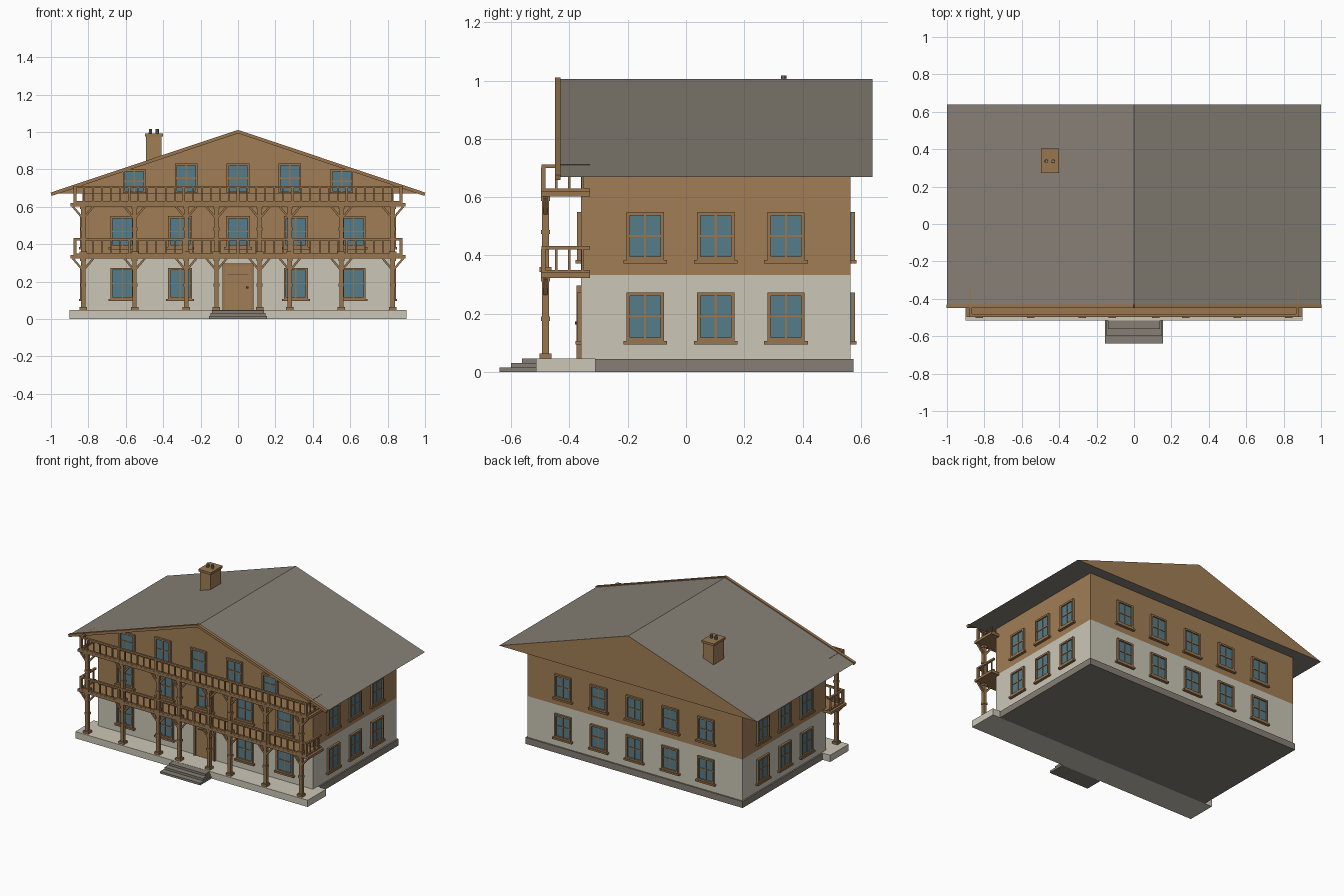
import bpy, bmesh, math
from mathutils import Matrix

if bpy.data.objects.get("Cube"):
    bpy.data.objects.remove(bpy.data.objects["Cube"])


def material(name, colour):
    m = bpy.data.materials.new(name)
    m.use_nodes = True
    m.diffuse_color = (*colour, 1)
    m.node_tree.nodes["Principled BSDF"].inputs["Base Color"].default_value = (*colour, 1)
    return m


WOOD = material("wall wood", (0.355, 0.208, 0.092))
TIMBER = material("trim timber", (0.32, 0.18, 0.078))
PLASTER = material("pale plaster", (0.6, 0.565, 0.475))
STONE = material("grey stone", (0.238, 0.213, 0.178))
GLASS = material("blue glass", (0.09, 0.2, 0.255))
METAL = material("dark metal", (0.06, 0.055, 0.05))


def finish(name, bm, *mats):
    bmesh.ops.recalc_face_normals(bm, faces=bm.faces)
    mesh = bpy.data.meshes.new(name)
    bm.to_mesh(mesh)
    bm.free()
    for m in mats:
        mesh.materials.append(m)
    ob = bpy.data.objects.new(name, mesh)
    bpy.context.collection.objects.link(ob)


def add_box(bm, x, y, z, frame=Matrix()):
    """Box from three (low, high) ranges, placed by a frame matrix."""
    size = [r[1] - r[0] for r in (x, y, z)]
    centre = [(r[1] + r[0]) / 2 for r in (x, y, z)]
    mat = frame @ Matrix.Translation(centre) @ Matrix.Diagonal((*size, 1))
    bmesh.ops.create_cube(bm, size=1, matrix=mat)


def box(name, mat, x, y, z):
    bm = bmesh.new()
    add_box(bm, x, y, z)
    finish(name, bm, mat)


def mid(c, w):
    return (c - w / 2, c + w / 2)


# House body
HALF, FRONT, BACK, EAVE, RIDGE = 0.832, -0.36, 0.565, 0.67, 1.005
GABLE_FRONT, GABLE_BACK = -0.43, 0.64
box("plinth", STONE, (-0.842, 0.842), (-0.31, 0.575), (0, 0.045))
box("porch_slab", PLASTER, (-0.9, 0.9), (-0.515, -0.31), (0, 0.047))
box("ground_floor_walls", PLASTER, (-HALF, HALF), (FRONT, BACK), (0.04, 0.333))
box("upper_floor_walls", WOOD, (-HALF, HALF), (FRONT, BACK), (0.333, EAVE))

# Entrance steps
bm = bmesh.new()
for half, y, top in ((0.155, -0.64, 0.015), (0.148, -0.6, 0.031), (0.14, -0.562, 0.046)):
    add_box(bm, (-half, half), (y, -0.515), (0, top))
finish("entrance_steps", bm, STONE)

# Roof prism with wooden gables
bm = bmesh.new()
ends = [[bm.verts.new((x, y, z)) for x, z in ((-1, EAVE), (1, EAVE), (0, RIDGE))]
        for y in (GABLE_FRONT, GABLE_BACK)]
for tri in ends:
    bm.faces.new(tri).material_index = 1
for i in range(3):
    j = (i + 1) % 3
    bm.faces.new((ends[0][i], ends[0][j], ends[1][j], ends[1][i]))
finish("roof", bm, STONE, WOOD)

# Sloping boards along the front gable
bm = bmesh.new()
slope = math.atan2(RIDGE - EAVE, 1)
run = math.hypot(RIDGE - EAVE, 1)
for side in (0, math.pi):
    frame = Matrix.Translation((0, 0, RIDGE)) @ Matrix.Rotation(side, 4, "Z") @ Matrix.Rotation(slope, 4, "Y")
    y = (-0.45, GABLE_FRONT) if side == 0 else (-GABLE_FRONT, 0.45)
    add_box(bm, (0, run), y, (-0.012, 0.006), frame)
finish("gable_boards", bm, TIMBER)

# Chimney
CX, CY = -0.45, 0.338
box("chimney_stack", WOOD, mid(CX, 0.082), mid(CY, 0.115), (0.78, 0.975))
box("chimney_cap", TIMBER, mid(CX, 0.097), mid(CY, 0.13), (0.975, 0.991))
bm = bmesh.new()
for dx in (-0.018, 0.018):
    bmesh.ops.create_cone(bm, cap_ends=True, segments=10, radius1=0.01, radius2=0.009, depth=0.03,
                          matrix=Matrix.Translation((CX + dx, CY - 0.003, 1.002)))
finish("chimney_pots", bm, STONE)

# Windows: local x runs along the wall, local -y points out of it
frames, panes = bmesh.new(), bmesh.new()


def window(x, low, high, wall, width=0.128, sill=True):
    t = 0.012
    add_box(panes, mid(x, width), (-0.005, 0.002), (low, high), wall)
    for s in (-1, 1):
        add_box(frames, mid(x + s * (width - t) / 2, t), (-0.014, 0), (low, high), wall)
    inner = (x - width / 2 + t, x + width / 2 - t)
    add_box(frames, inner, (-0.014, 0), (high - t, high), wall)
    add_box(frames, inner, (-0.014, 0), (low, low + t), wall)
    add_box(frames, mid(x, 0.007), (-0.009, 0), (low + t, high - t), wall)
    add_box(frames, inner, (-0.009, 0), mid((low + high) / 2, 0.007), wall)
    if sill:
        add_box(frames, mid(x, width + 0.022), (-0.019, 0), (low - 0.012, low), wall)


def wall_frame(x, y, turn):
    return Matrix.Translation((x, y, 0)) @ Matrix.Rotation(turn, 4, "Z")


front_wall = wall_frame(0, FRONT, 0)
back_wall = wall_frame(0, BACK, math.pi)
right_wall = wall_frame(HALF, 0, math.pi / 2)
left_wall = wall_frame(-HALF, 0, -math.pi / 2)
for floor, (low, high) in enumerate(((0.107, 0.273), (0.385, 0.55))):
    for i in range(-2, 3):
        window(i * 0.277, low, high, back_wall)
        if i or floor:
            window(i * 0.309, low, high, front_wall)
    for y in (-0.14, 0.102, 0.343):
        window(y, low, high, right_wall)
        window(-y, low, high, left_wall)
gable_wall = wall_frame(0, GABLE_FRONT, 0)
for i in range(-2, 3):
    window(i * 0.277, EAVE + 0.003, 0.8 if abs(i) == 2 else 0.832, gable_wall, 0.122, False)
finish("window_frames", frames, TIMBER)
finish("window_panes", panes, GLASS)

# Front door
box("door_panel", WOOD, (-0.07, 0.07), (FRONT - 0.008, FRONT), (0.047, 0.285))
bm = bmesh.new()
for s in (-1, 1):
    add_box(bm, mid(s * 0.076, 0.014), (FRONT - 0.016, FRONT), (0.047, 0.297))
add_box(bm, (-0.07, 0.07), (FRONT - 0.016, FRONT), (0.284, 0.297))
finish("door_frame", bm, TIMBER)
bm = bmesh.new()
add_box(bm, (-0.055, 0.055), mid(FRONT - 0.009, 0.006), (0.234, 0.239))
add_box(bm, mid(0.05, 0.012), mid(FRONT - 0.013, 0.014), mid(0.168, 0.01))
finish("door_fittings", bm, METAL)

# Posts with collars and diagonal braces, on both storeys
POST_Y = -0.482
posts, braces = bmesh.new(), bmesh.new()
for base, top in ((0.045, 0.325), (0.343, 0.602)):
    for px in (0.115, 0.277, 0.553, 0.828):
        for x in (-px, px):
            add_box(posts, mid(x, 0.023), mid(POST_Y, 0.023), (base, top))
            for w, low, high in ((0.04, base, base + 0.018), (0.03, base + 0.13, base + 0.145),
                                 (0.031, top - 0.015, top)):
                add_box(posts, mid(x, w), mid(POST_Y, w), (low, high))
            for s in (-1, 1):
                lean = Matrix.Translation((x + s * 0.028, POST_Y, top - 0.033)) @ Matrix.Rotation(s * 0.7, 4, "Y")
                add_box(braces, mid(0, 0.011), mid(0, 0.014), mid(0, 0.083), lean)
finish("porch_posts", posts, TIMBER)
finish("post_braces", braces, TIMBER)

# Two balconies
RAIL_X, RAIL_Y, INNER_Y = 0.872, -0.489, -0.33
for name, z in (("lower", 0.323), ("upper", 0.602)):
    floor, top = z + 0.018, z + 0.11
    box(name + "_balcony_floor", TIMBER, (-0.895, 0.895), (-0.497, INNER_Y), (z, floor))
    rails, bars = bmesh.new(), bmesh.new()
    for low, high in ((floor, floor + 0.01), (top - 0.012, top)):
        add_box(rails, (-RAIL_X - 0.007, RAIL_X + 0.007), mid(RAIL_Y, 0.014), (low, high))
        for s in (-1, 1):
            add_box(rails, mid(s * RAIL_X, 0.014), (RAIL_Y, INNER_Y), (low, high))
    for i in range(37):
        x = -RAIL_X + i * RAIL_X / 18
        w = 0.015 if i % 6 == 0 else 0.008
        add_box(bars, mid(x, w), mid(RAIL_Y, w), (floor, top - 0.01))
    for s in (-1, 1):
        for y in (-0.445, -0.4, -0.355):
            add_box(bars, mid(s * RAIL_X, 0.008), mid(y, 0.008), (floor, top - 0.01))
    finish(name + "_balcony_rails", rails, TIMBER)
    finish(name + "_balcony_balusters", bars, TIMBER)
